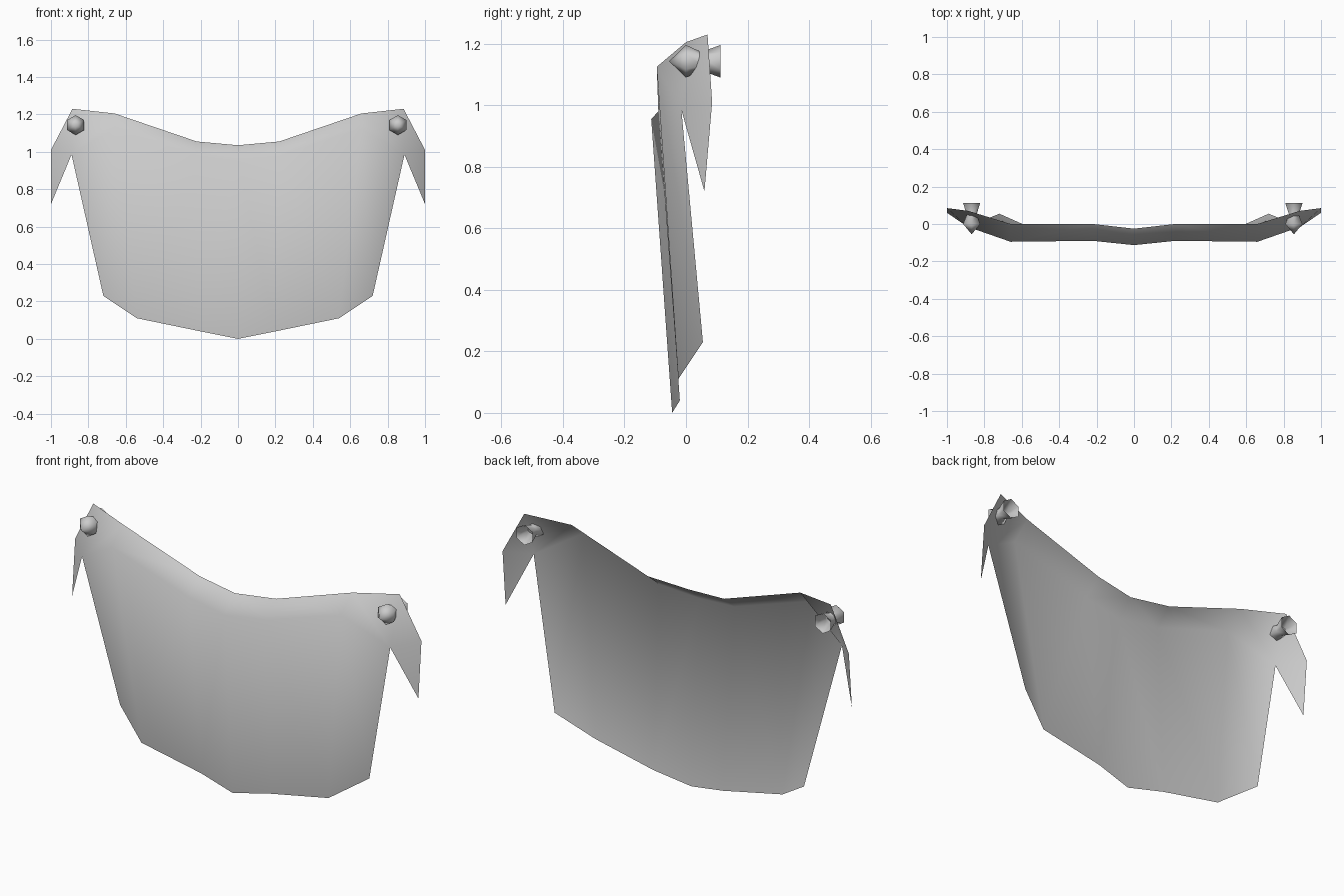
import bpy
import math

cube = bpy.data.objects.get("Cube")
if cube:
    bpy.data.objects.remove(cube, do_unlink=True)

# One light grey for everything
grey = bpy.data.materials.new("light grey")
grey.use_nodes = True
colour = (0.6, 0.6, 0.6, 1)
grey.diffuse_color = colour
grey.node_tree.nodes["Principled BSDF"].inputs["Base Color"].default_value = colour


def add_object(name, verts, faces):
    mesh = bpy.data.meshes.new(name)
    mesh.from_pydata(verts, [], faces)
    mesh.materials.append(grey)
    mesh.shade_smooth()
    obj = bpy.data.objects.new(name, mesh)
    bpy.context.collection.objects.link(obj)
    return obj


# Thin folded panel: left half, named corner points
points = {
    "rim_mid": (0, -0.025, 1.035),
    "rim_in": (0.22, 0, 1.055),
    "rim_out": (0.66, 0, 1.205),
    "bend_mid": (0, -0.113, 0.955),
    "bend_in": (0.22, -0.09, 0.98),
    "bend_out": (0.66, -0.095, 1.125),
    "low_mid": (0, -0.045, 0),
    "low_in": (0.2, -0.02, 0.04),
    "low_out": (0.54, -0.025, 0.11),
    "low_side": (0.72, 0.055, 0.23),
    "notch": (0.89, -0.015, 0.985),
    "ear_top": (0.885, 0.07, 1.23),
    "ear_side": (1.0, 0.085, 1.01),
    "ear_tip": (1.0, 0.06, 0.72),
}
patches = [
    ("rim_mid", "bend_mid", "bend_in", "rim_in"),
    ("rim_in", "bend_in", "bend_out", "rim_out"),
    ("bend_mid", "low_mid", "low_in", "bend_in"),
    ("bend_in", "low_in", "low_out", "bend_out"),
    ("bend_out", "low_out", "low_side", "notch"),
    ("rim_out", "bend_out", "notch", "ear_top"),
    ("ear_top", "notch", "ear_side"),
    ("ear_side", "notch", "ear_tip"),
]
order = list(points)
panel = add_object("panel", list(points.values()),
                   [[order.index(n) for n in patch] for patch in patches])
mirror = panel.modifiers.new("mirror", "MIRROR")
mirror.use_clip = True


# Six-sided rivets: pointed head in front, narrow waist, open flared back
def add_rivet(name, x, z):
    sides = 6
    rings = [(0.0, 0.053), (0.05, 0.03), (0.112, 0.053)]
    verts = [(x, -0.055, z)]
    for y, r in rings:
        for i in range(sides):
            a = 2 * math.pi * i / sides
            verts.append((x + r * math.sin(a), y, z + r * math.cos(a)))
    faces = []
    for i in range(sides):
        j = (i + 1) % sides
        faces.append((0, 1 + j, 1 + i))
        for k in range(len(rings) - 1):
            a, b = 1 + k * sides, 1 + (k + 1) * sides
            faces.append((a + i, a + j, b + j, b + i))
    return add_object(name, verts, faces)


add_rivet("left_rivet", 0.855, 1.143)
add_rivet("right_rivet", -0.868, 1.143)
